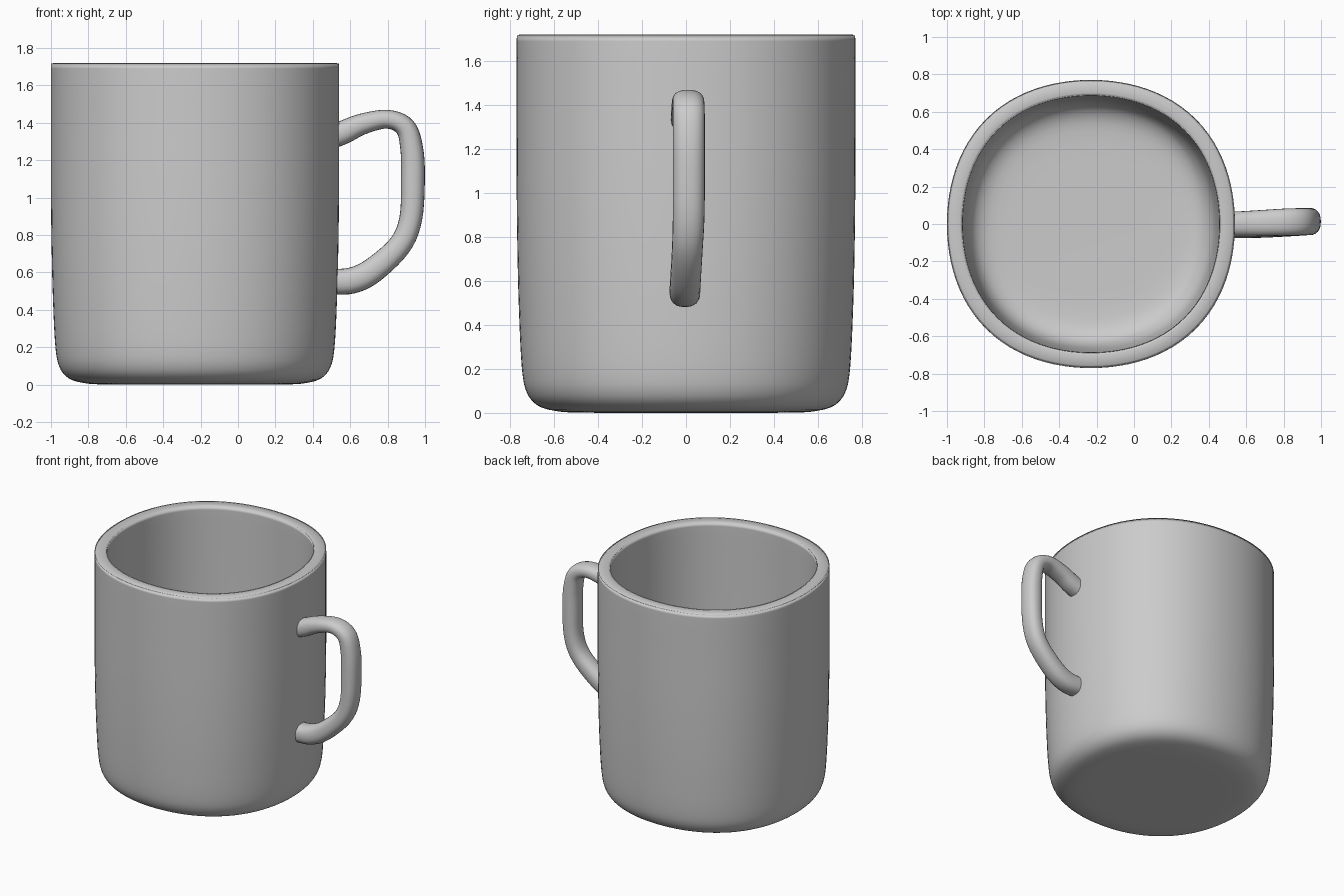
import bpy, bmesh, math
from mathutils import Vector

if "Cube" in bpy.data.objects:
    bpy.data.objects.remove(bpy.data.objects["Cube"])


def smooth_path(pts, steps):
    """Catmull-Rom interpolation through tuples of any length."""
    p = [pts[0]] + list(pts) + [pts[-1]]
    out = []
    for i in range(1, len(p) - 2):
        for s in range(steps):
            t = s / steps
            out.append([0.5 * (2 * b + (c - a) * t + (2 * a - 5 * b + 4 * c - d) * t * t
                               + (3 * b - a - 3 * c + d) * t ** 3)
                        for a, b, c, d in zip(*p[i - 1:i + 3])])
    return out + [list(pts[-1])]


def skin(name, rings):
    """Bridge closed rings of points, cap both ends, shade smooth."""
    bm = bmesh.new()
    loops = [[bm.verts.new(co) for co in ring] for ring in rings]
    n = len(loops[0])
    for a, b in zip(loops, loops[1:]):
        for i in range(n):
            j = (i + 1) % n
            bm.faces.new((a[i], a[j], b[j], b[i]))
    bm.faces.new(loops[0])
    bm.faces.new(loops[-1])
    bmesh.ops.recalc_face_normals(bm, faces=bm.faces[:])
    for f in bm.faces:
        f.smooth = True
    me = bpy.data.meshes.new(name)
    bm.to_mesh(me)
    bm.free()
    ob = bpy.data.objects.new(name, me)
    bpy.context.collection.objects.link(ob)
    return ob


# Cup body: slightly squarish round section swept along a closed wall profile
CX = -0.23
outer = [(0.3, 0.0), (0.52, 0.002), (0.60, 0.01), (0.66, 0.026), (0.70, 0.055), (0.725, 0.095),
         (0.74, 0.15), (0.75, 0.25), (0.758, 0.42), (0.765, 0.65), (0.77, 1.0), (0.77, 1.4),
         (0.77, 1.69), (0.767, 1.71), (0.758, 1.72)]
inner = [(0.70, 1.72), (0.69, 1.714), (0.686, 1.69), (0.686, 1.4), (0.685, 0.9), (0.68, 0.5),
         (0.665, 0.27), (0.64, 0.17), (0.59, 0.115), (0.50, 0.09), (0.3, 0.085)]
profile = smooth_path(outer, 3) + smooth_path(inner, 3)
SEG = 96


def body_ring(r, z):
    ring = []
    for i in range(SEG):
        a = math.tau * i / SEG
        k = r * (1 + 0.0148 * (1 - math.cos(4 * a)))
        ring.append((CX + k * math.cos(a), k * math.sin(a), z))
    return ring


skin("mug_body", [body_ring(r, z) for r, z in profile])

# Handle: rounded section along a bent path; x, y, z, half thickness, half width
path = [(0.50, 0.0, 1.325, 0.064, 0.068), (0.57, 0.0, 1.352, 0.063, 0.068),
        (0.67, 0.004, 1.395, 0.056, 0.070), (0.80, 0.010, 1.419, 0.050, 0.072),
        (0.895, 0.012, 1.375, 0.055, 0.073), (0.929, 0.013, 1.26, 0.061, 0.073),
        (0.935, 0.013, 1.10, 0.064, 0.073), (0.924, 0.012, 0.89, 0.061, 0.072),
        (0.865, 0.006, 0.745, 0.062, 0.070), (0.72, -0.002, 0.61, 0.068, 0.070),
        (0.61, -0.005, 0.557, 0.070, 0.070), (0.50, -0.005, 0.55, 0.068, 0.070)]
pts = smooth_path(path, 5)
rings = []
for i, (x, y, z, h, w) in enumerate(pts):
    a, b = pts[max(i - 1, 0)], pts[min(i + 1, len(pts) - 1)]
    tangent = Vector((b[0] - a[0], 0, b[2] - a[2])).normalized()
    normal = Vector((-tangent.z, 0, tangent.x))
    ring = []
    for k in range(24):
        c, s = math.cos(math.tau * k / 24), math.sin(math.tau * k / 24)
        u = math.copysign(abs(c) ** 0.85, c) * h
        v = math.copysign(abs(s) ** 0.85, s) * w
        ring.append(Vector((x, y + v, z)) + normal * u)
    rings.append(ring)
skin("mug_handle", rings)
